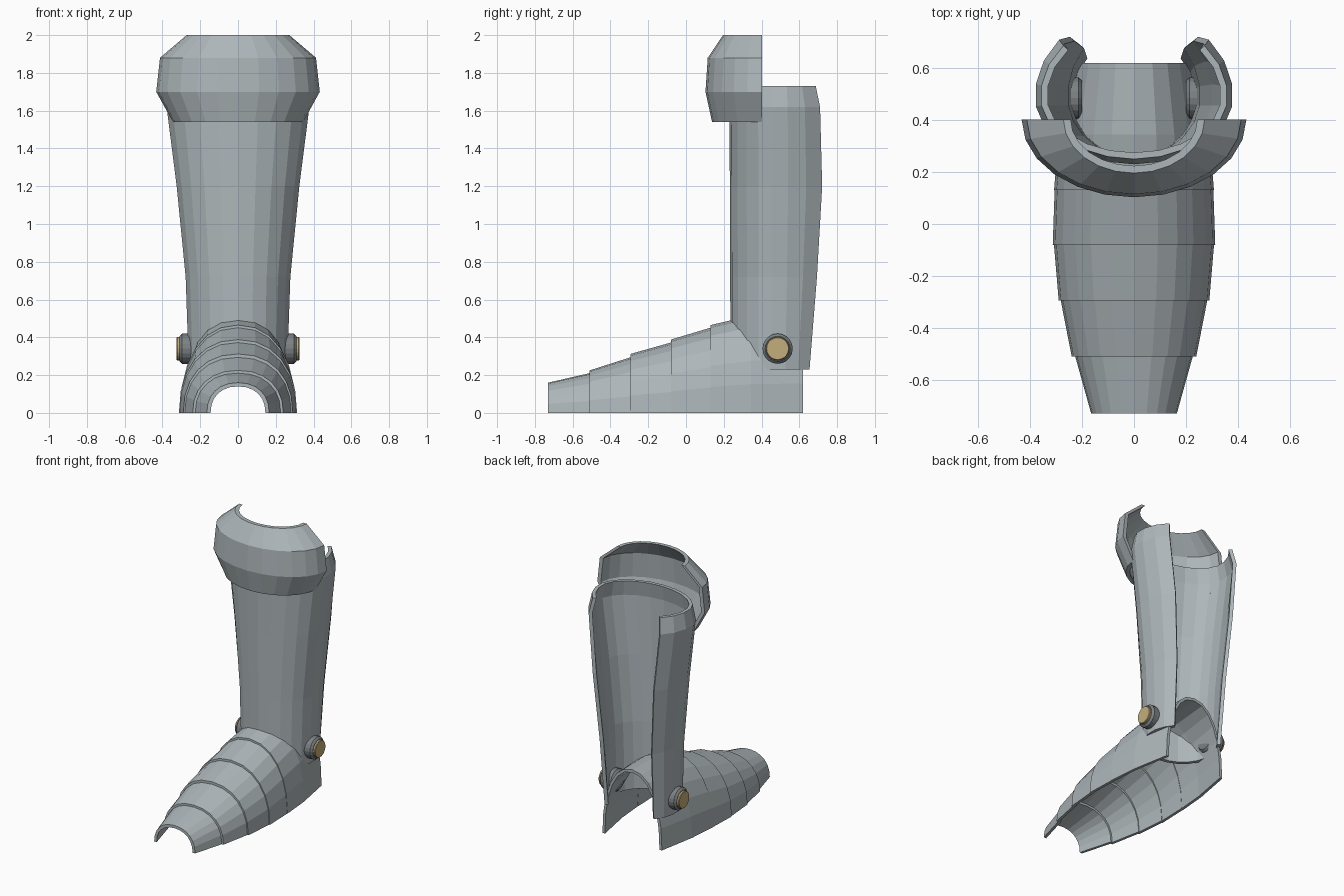
import bpy, bmesh, math

if "Cube" in bpy.data.objects:
    bpy.data.objects.remove(bpy.data.objects["Cube"])


def material(name, rgb):
    m = bpy.data.materials.new(name)
    m.diffuse_color = (*rgb, 1)
    m.use_nodes = True
    m.node_tree.nodes["Principled BSDF"].inputs["Base Color"].default_value = m.diffuse_color
    return m


steel = material("steel", (0.42, 0.47, 0.49))
dark = material("dark_steel", (0.2, 0.22, 0.23))
brass = material("brass", (0.55, 0.42, 0.2))


def finish(name, bm, mat):
    bmesh.ops.recalc_face_normals(bm, faces=bm.faces)
    me = bpy.data.meshes.new(name)
    bm.to_mesh(me)
    bm.free()
    me.materials.append(mat)
    ob = bpy.data.objects.new(name, me)
    bpy.context.collection.objects.link(ob)
    return ob


def shell(name, rings):
    """Loft a thick open plate; each ring is (outer points, inner points)."""
    bm = bmesh.new()
    n = len(rings[0][0])
    loops = [[bm.verts.new(p) for p in o + i[::-1]] for o, i in rings]
    for a, b in zip(loops, loops[1:]):
        for j in range(2 * n):
            k = (j + 1) % (2 * n)
            bm.faces.new((a[j], a[k], b[k], b[j]))
    for l in (loops[0], loops[-1]):
        for j in range(n - 1):
            bm.faces.new((l[j], l[j + 1], l[-2 - j], l[-1 - j]))
    return finish(name, bm, steel)


def spow(v, p):
    return math.copysign(abs(v) ** p, v)


def plan_ring(z, cy, a, front, back, start, end, n, t):
    """Horizontal arc open at the back, with separate front and back depths."""
    def arc(d):
        pts = []
        for i in range(n + 1):
            th = math.radians(start + (end - start) * i / n)
            s = math.sin(th)
            pts.append((math.cos(th) * (a - d), cy + s * ((front if s < 0 else back) - d), z))
        return pts
    return arc(0), arc(t)


def arch_ring(y, a, h, n=12, t=0.02):
    """Upright arch standing on the ground."""
    def arc(d):
        return [(spow(math.cos(math.pi * i / n), 0.9) * (a - d), y,
                 abs(math.sin(math.pi * i / n)) ** 0.9 * (h - d) if 0 < i < n else 0)
                for i in range(n + 1)]
    return arc(0), arc(t)


# Shin plate: (z, half width, front depth, back depth)
shell("shin_plate", [plan_ring(z, 0.49, a, f, b, 139, 401, 16, 0.025) for z, a, f, b in (
    (0.23, 0.263, 0.255, 0.25), (0.72, 0.28, 0.256, 0.31), (1.2, 0.328, 0.258, 0.352),
    (1.62, 0.382, 0.26, 0.335), (1.73, 0.36, 0.24, 0.3))])

# Knee guard: (z, half width, front depth)
shell("knee_guard", [plan_ring(z, 0.403, a, f, f, 180, 360, 12, 0.028) for z, a, f in (
    (1.54, 0.345, 0.265), (1.70, 0.433, 0.3), (1.88, 0.413, 0.288), (2.0, 0.272, 0.207))])

# Overlapping foot lames: (y, half width, height) per ring
lames = (
    ((-0.73, 0.165, 0.16), (-0.49, 0.232, 0.215)),
    ((-0.51, 0.24, 0.225), (-0.27, 0.287, 0.302)),
    ((-0.295, 0.29, 0.312), (-0.06, 0.31, 0.378)),
    ((-0.08, 0.313, 0.388), (0.15, 0.305, 0.457)),
    ((0.13, 0.308, 0.465), (0.345, 0.29, 0.515), (0.62, 0.24, 0.525)),
)
for i, rings in enumerate(lames):
    shell(f"foot_lame_{i + 1}", [arch_ring(*r) for r in rings])


# Ankle pivots
def disc(name, side, x0, x1, r, bevel, mat):
    bm = bmesh.new()
    bmesh.ops.create_cone(bm, cap_ends=True, segments=20, radius1=r, radius2=r, depth=x1 - x0)
    caps = [e for e in bm.edges if abs(e.verts[0].co.z - e.verts[1].co.z) < 1e-5]
    bmesh.ops.bevel(bm, geom=caps, offset=bevel, segments=1, affect='EDGES')
    for v in bm.verts:
        x, y, z = v.co
        v.co = (side * (z + (x0 + x1) / 2), y + 0.485, x + 0.34)
    ob = finish(name, bm, mat)
    ob.data.polygons.foreach_set("use_smooth", [False] * len(ob.data.polygons))


for side, label in ((-1, "left"), (1, "right")):
    disc(f"ankle_pivot_{label}", side, 0.2, 0.31, 0.08, 0.014, dark)
    disc(f"pivot_cap_{label}", side, 0.28, 0.325, 0.062, 0.004, brass)
